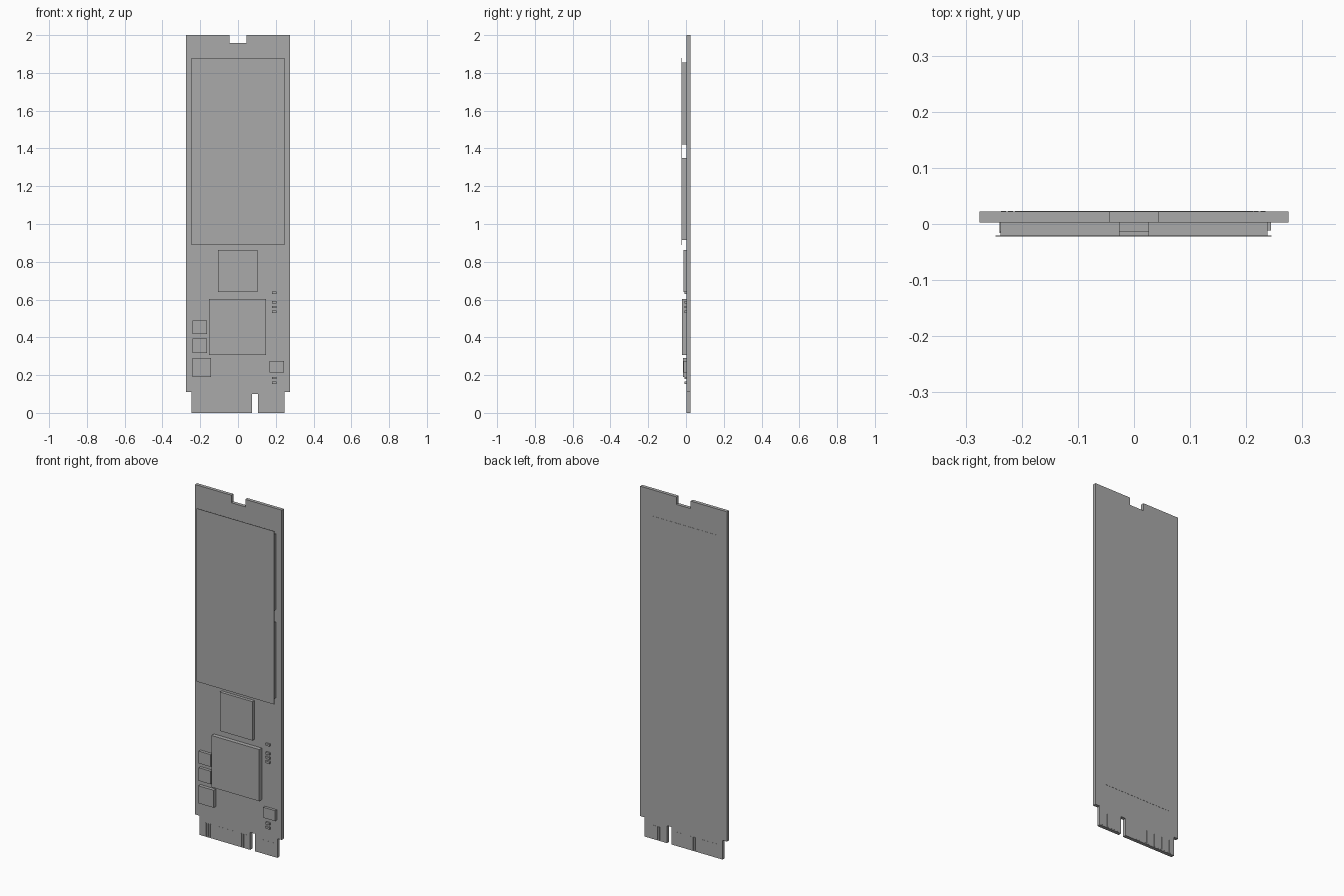
import bpy, bmesh

cube = bpy.data.objects.get("Cube")
if cube:
    bpy.data.objects.remove(cube)

grey = bpy.data.materials.new("plain grey")
grey.use_nodes = True
COLOUR = (0.4, 0.4, 0.4, 1)
grey.diffuse_color = COLOUR
grey.node_tree.nodes["Principled BSDF"].inputs["Base Color"].default_value = COLOUR

FRONT, BACK = 0.003, 0.0225  # board faces along y


def finish(name, bm):
    bmesh.ops.recalc_face_normals(bm, faces=bm.faces)
    mesh = bpy.data.meshes.new(name)
    bm.to_mesh(mesh)
    bm.free()
    mesh.materials.append(grey)
    obj = bpy.data.objects.new(name, mesh)
    bpy.context.collection.objects.link(obj)
    return obj


def add_box(bm, x0, x1, y0, y1, z0, z1):
    verts = bmesh.ops.create_cube(bm, size=1)["verts"]
    for v in verts:
        v.co = (x1 if v.co.x > 0 else x0,
                y1 if v.co.y > 0 else y0,
                z1 if v.co.z > 0 else z0)


def box(name, x0, x1, z0, z1, y0, y1=FRONT):
    bm = bmesh.new()
    add_box(bm, x0, x1, y0, y1, z0, z1)
    return finish(name, bm)


# Circuit board: outline with top screw notch, stepped connector edge and key slot
outline = [(-0.247, 0), (0.075, 0), (0.075, 0.1), (0.105, 0.1), (0.105, 0),
           (0.247, 0), (0.247, 0.11), (0.275, 0.11), (0.275, 2), (0.044, 2),
           (0.044, 1.957), (-0.044, 1.957), (-0.044, 2), (-0.275, 2),
           (-0.275, 0.11), (-0.247, 0.11)]
bm = bmesh.new()
face = bm.faces.new([bm.verts.new((x, FRONT, z)) for x, z in outline])
new = bmesh.ops.extrude_face_region(bm, geom=[face])["geom"]
bmesh.ops.translate(bm, vec=(0, BACK - FRONT, 0),
                    verts=[v for v in new if isinstance(v, bmesh.types.BMVert)])
finish("circuit_board", bm)

# Memory packages, two by two beneath the front label
for row, z in (("lower", 0.915), ("upper", 1.42)):
    for side, x in (("right", -0.238), ("left", 0.026)):
        box(f"memory_{row}_{side}", x, x + 0.212, z, z + 0.435, -0.0205)

# Labels on both faces
box("front_label", -0.247, 0.245, 0.888, 1.88, -0.0225, -0.0205)
box("back_label", -0.212, 0.212, 0.25, 1.85, BACK, BACK + 0.001)

# Main chips
box("cache_chip", -0.105, 0.102, 0.64, 0.863, -0.0145)
box("controller_chip", -0.154, 0.149, 0.307, 0.603, -0.0205)

# Power chips along the edges
box("power_chip_top", -0.24, -0.164, 0.418, 0.488, -0.014)
box("power_chip_middle", -0.24, -0.164, 0.318, 0.393, -0.014)
box("power_chip_bottom", -0.24, -0.143, 0.19, 0.29, -0.016)
box("regulator_chip", 0.168, 0.244, 0.215, 0.275, -0.012)

# Small surface parts
for i, z in enumerate((0.154, 0.179, 0.53, 0.555, 0.58, 0.63)):
    box(f"small_part_{i + 1}", 0.179, 0.205, z, z + 0.012, -0.008)

# Contact fingers on both sides of the connector, skipping the key slot
bm = bmesh.new()
for i in range(38):
    x = -0.237 + i * 0.0125
    if 0.06 < x < 0.11:
        continue
    add_box(bm, x, x + 0.009, FRONT - 0.0006, FRONT, 0.005, 0.08)
    add_box(bm, x, x + 0.009, BACK, BACK + 0.0006, 0.005, 0.08)
finish("contact_fingers", bm)
